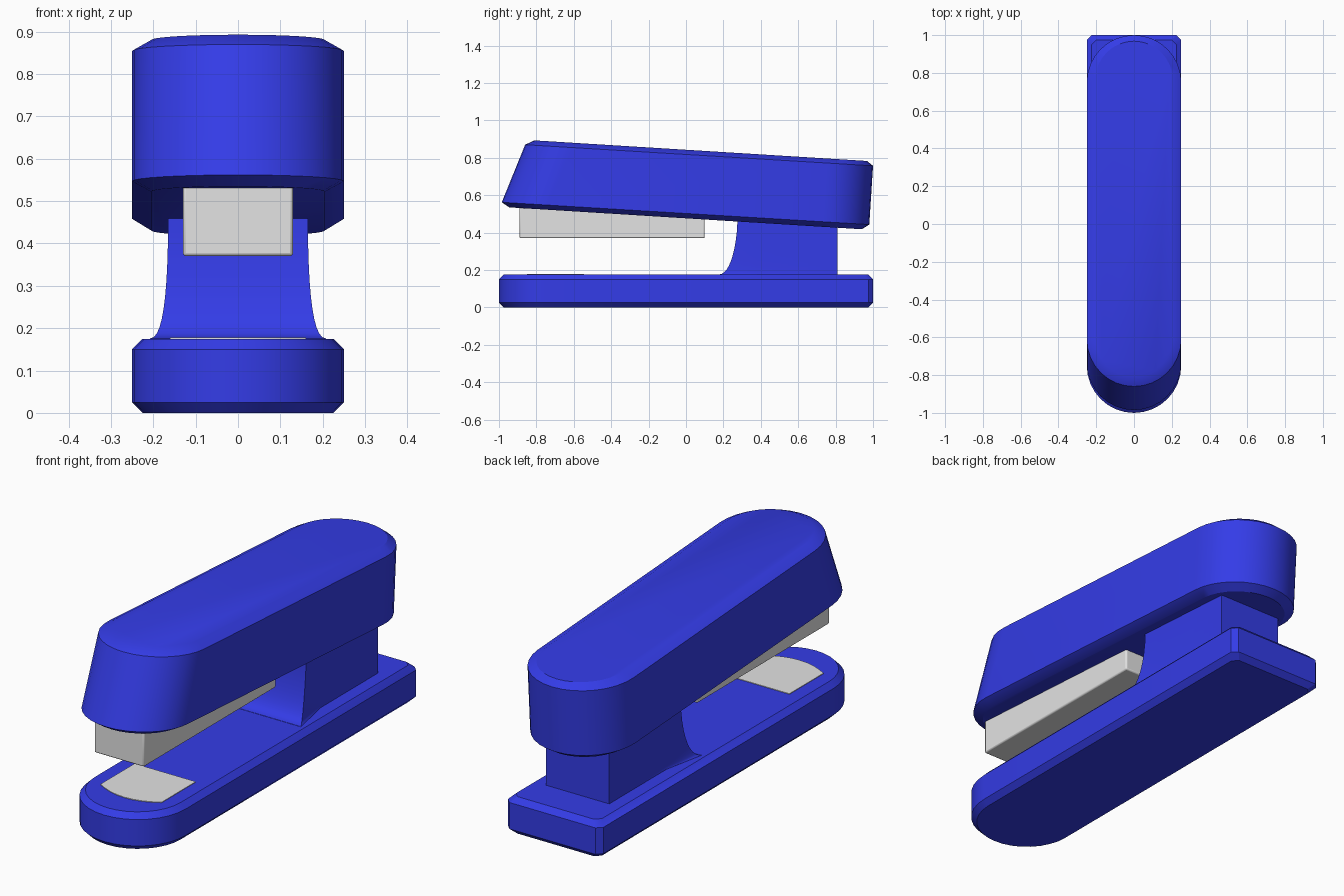
import bpy
import bmesh
from math import cos, sin, pi, radians

if "Cube" in bpy.data.objects:
    bpy.data.objects.remove(bpy.data.objects["Cube"], do_unlink=True)


def make_material(name, colour):
    mat = bpy.data.materials.new(name)
    mat.use_nodes = True
    mat.diffuse_color = colour
    mat.node_tree.nodes["Principled BSDF"].inputs["Base Color"].default_value = colour
    return mat


blue = make_material("glossy blue", (0.034, 0.045, 0.8, 1))
steel = make_material("steel grey", (0.77, 0.77, 0.77, 1))


def loft(name, rings, mat):
    """Skin a stack of matching rings, bottom to top, and cap both ends."""
    bm = bmesh.new()
    loops = [[bm.verts.new(p) for p in ring] for ring in rings]
    n = len(loops[0])
    for low, high in zip(loops, loops[1:]):
        for i in range(n):
            j = (i + 1) % n
            bm.faces.new((low[i], low[j], high[j], high[i]))
    bm.faces.new(loops[0][::-1])
    bm.faces.new(loops[-1])
    bmesh.ops.recalc_face_normals(bm, faces=bm.faces)
    mesh = bpy.data.meshes.new(name)
    bm.to_mesh(mesh)
    bm.free()
    mesh.materials.append(mat)
    obj = bpy.data.objects.new(name, mesh)
    bpy.context.collection.objects.link(obj)
    bpy.ops.object.select_all(action='DESELECT')
    obj.select_set(True)
    bpy.context.view_layer.objects.active = obj
    bpy.ops.object.shade_smooth_by_angle(angle=radians(30))
    return obj


def arc(radius, centre_y, start, steps=16):
    """Half circle in plan, running anticlockwise from the start angle."""
    return [(radius * cos(start + pi * i / steps),
             centre_y + radius * sin(start + pi * i / steps))
            for i in range(steps + 1)]


# Base: round front, square back with clipped corners, chamfered rims
def base_ring(inset, z):
    w, back, clip = 0.25 - inset, 1 - inset, 0.025
    plan = arc(w, -0.75, pi)
    plan += [(w, back - clip), (w - clip, back), (clip - w, back), (-w, back - clip)]
    return [(x, y, z) for x, y in plan]


loft("base", [base_ring(0.025, 0), base_ring(0, 0.025),
              base_ring(0, 0.15), base_ring(0.025, 0.175)], blue)


# Upper arm: tilted capsule with a raked nose and chamfered rims
def arm_ring(w, front, front_z, back, back_z):
    plan = arc(w, front + w, pi) + arc(w, back - w, 0)
    slope = (back_z - front_z) / (back - front)
    return [(x, y, front_z + slope * (y - front)) for x, y in plan]


loft("upper_arm", [arm_ring(0.205, -0.945, 0.535, 0.94, 0.418),
                   arm_ring(0.25, -0.985, 0.562, 0.98, 0.443),
                   arm_ring(0.25, -0.86, 0.87, 1.0, 0.757),
                   arm_ring(0.205, -0.81, 0.893, 0.968, 0.783)], blue)


# Rear post: front edge flares forward and outward into the base
def post_ring(z, front, flare):
    w, mid, back = 0.165, 0.38, 0.81
    half = [(w + flare, front), (w, mid), (w, back)]
    plan = half + [(-x, y) for x, y in reversed(half)]
    return [(x, y, z) for x, y in plan]


steps = 10
rings = [post_ring(0.17, 0.17, 0.045)]
for i in range(steps + 1):
    t = i / steps
    rings.append(post_ring(0.176 + 0.284 * t * t,
                           0.275 - 0.1 * (1 - t) ** 1.5,
                           0.042 * (1 - t) ** 2))
rings.append(post_ring(0.6, 0.275, 0))
loft("rear_post", rings, blue)


# Staple magazine: lightly bevelled bar hanging under the arm
def bar_ring(z):
    return [(x, y, z) for x, y in ((-0.13, -0.89), (0.13, -0.89), (0.13, 0.1), (-0.13, 0.1))]


magazine = loft("staple_magazine", [bar_ring(0.37), bar_ring(0.58)], steel)
bevel = magazine.modifiers.new("soft_edges", 'BEVEL')
bevel.width = 0.007
bevel.segments = 2


# Anvil plate: thin inlay with a bowed front edge
bow = [(0.16 * u / 4, -0.85 + 0.05 * (u / 4) ** 2) for u in range(-4, 5)]
plan = bow + [(0.16, -0.545), (-0.16, -0.545)]
loft("anvil_plate", [[(x, y, z) for x, y in plan] for z in (0.173, 0.178)], steel)
